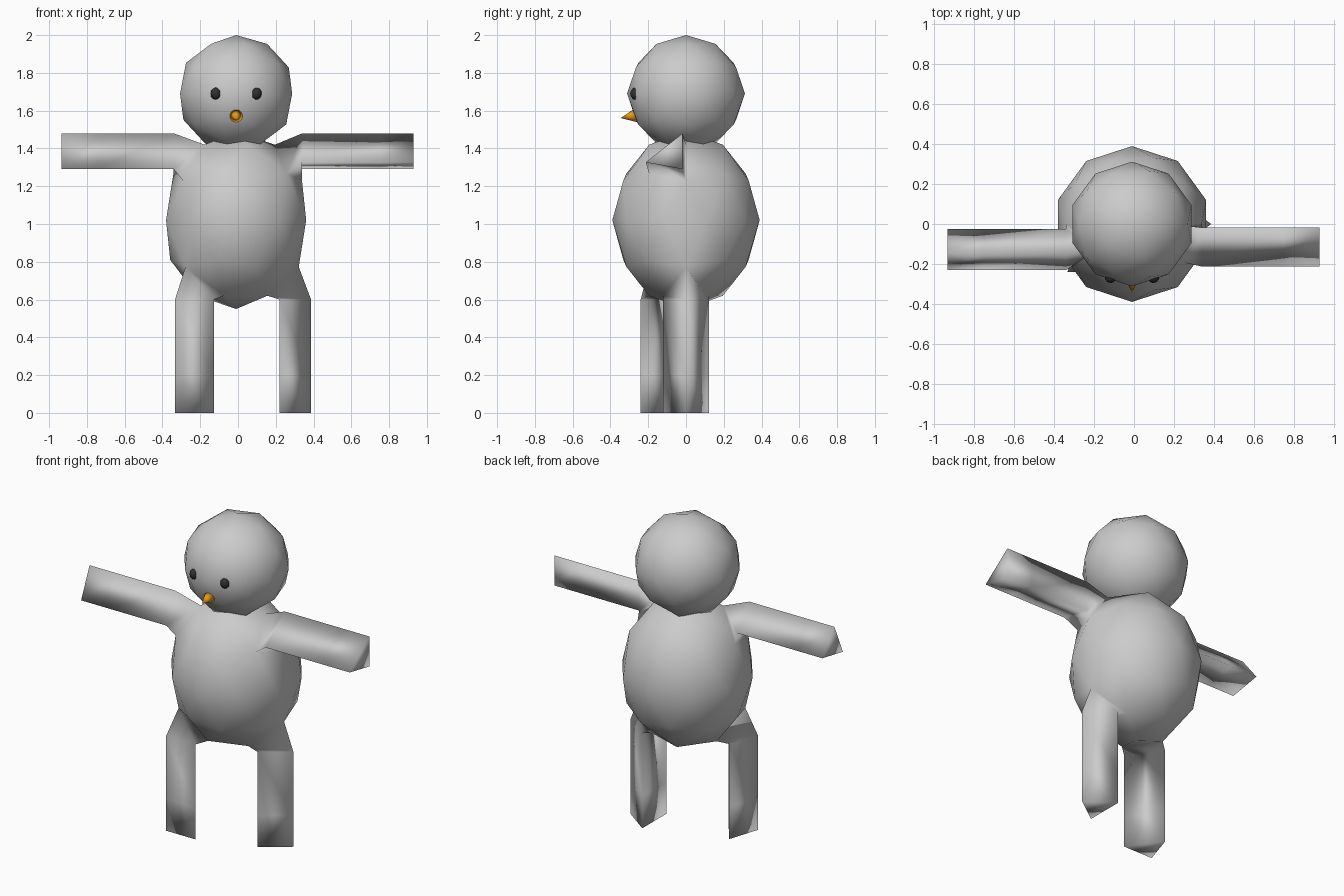
import bpy, bmesh, math
from mathutils import Vector

if "Cube" in bpy.data.objects:
    bpy.data.objects.remove(bpy.data.objects["Cube"])


def material(name, rgb):
    m = bpy.data.materials.new(name)
    m.diffuse_color = (*rgb, 1)
    m.use_nodes = True
    m.node_tree.nodes["Principled BSDF"].inputs["Base Color"].default_value = m.diffuse_color
    return m


grey = material("light grey", (0.6, 0.6, 0.6))
black = material("black", (0.03, 0.03, 0.03))
orange = material("orange", (0.8, 0.33, 0.01))


def finish(bm, name, mat):
    bmesh.ops.recalc_face_normals(bm, faces=bm.faces)
    for f in bm.faces:
        f.smooth = True
    mesh = bpy.data.meshes.new(name)
    bm.to_mesh(mesh)
    bm.free()
    mesh.materials.append(mat)
    ob = bpy.data.objects.new(name, mesh)
    bpy.context.collection.objects.link(ob)
    return ob


def ball(name, mat, centre, radii, subdivisions=2):
    bm = bmesh.new()
    bmesh.ops.create_icosphere(bm, subdivisions=subdivisions, radius=1)
    for v in bm.verts:
        v.co = Vector(a * r + c for a, r, c in zip(v.co, radii, centre))
    return finish(bm, name, mat)


def pull_limb(bm, face, shift, axis, stops):
    """Extrude one face, flatten it across the axis, then run it to each stop."""
    for i, stop in enumerate(stops):
        face = bmesh.ops.extrude_discrete_faces(bm, faces=[face])["faces"][0]
        for v in face.verts:
            if i == 0:
                v.co += Vector(shift)
            v.co[axis] = stop


# Body with arms and legs pulled out of single faces
body = bmesh.new()
bmesh.ops.create_icosphere(body, subdivisions=2, radius=1)
limbs = [  # direction of the face, shift, axis, stops
    ((0.57, 0, -0.74), (0.065, 0, 0), 2, (0.6, 0.2, 0)),
    ((-0.46, -0.33, -0.74), (-0.055, -0.045, 0), 2, (0.6, 0.2, 0)),
    ((0.70, -0.17, 0.61), (0, -0.018, 0.06), 0, (0.34, 0.75, 0.93)),
    ((-0.67, -0.28, 0.61), (0, -0.025, 0.06), 0, (-0.34, -0.75, -0.935)),
]
faces = [min(body.faces, key=lambda f: (f.calc_center_median() - Vector(l[0])).length)
         for l in limbs]
for v in body.verts:
    v.co = Vector((v.co.x * 0.39 - 0.01, v.co.y * 0.39, v.co.z * 0.47 + 1.02))
for face, (_, shift, axis, stops) in zip(faces, limbs):
    pull_limb(body, face, shift, axis, stops)
finish(body, "body_with_limbs", grey)

# Head
ball("head", grey, (-0.01, 0, 1.69), (0.312, 0.312, 0.31))

# Eyes
for side, x in (("left", -0.117), ("right", 0.097)):
    ball(side + "_eye", black, (x, -0.267, 1.69), (0.029, 0.029, 0.033))

# Beak nose: a short cone tipped slightly downward
nose = bmesh.new()
bmesh.ops.create_cone(nose, cap_ends=True, segments=16, radius1=0.036, radius2=0, depth=0.08)
ob = finish(nose, "nose", orange)
ob.location = (-0.01, -0.306, 1.568)
ob.rotation_euler = (math.radians(100), 0, 0)
